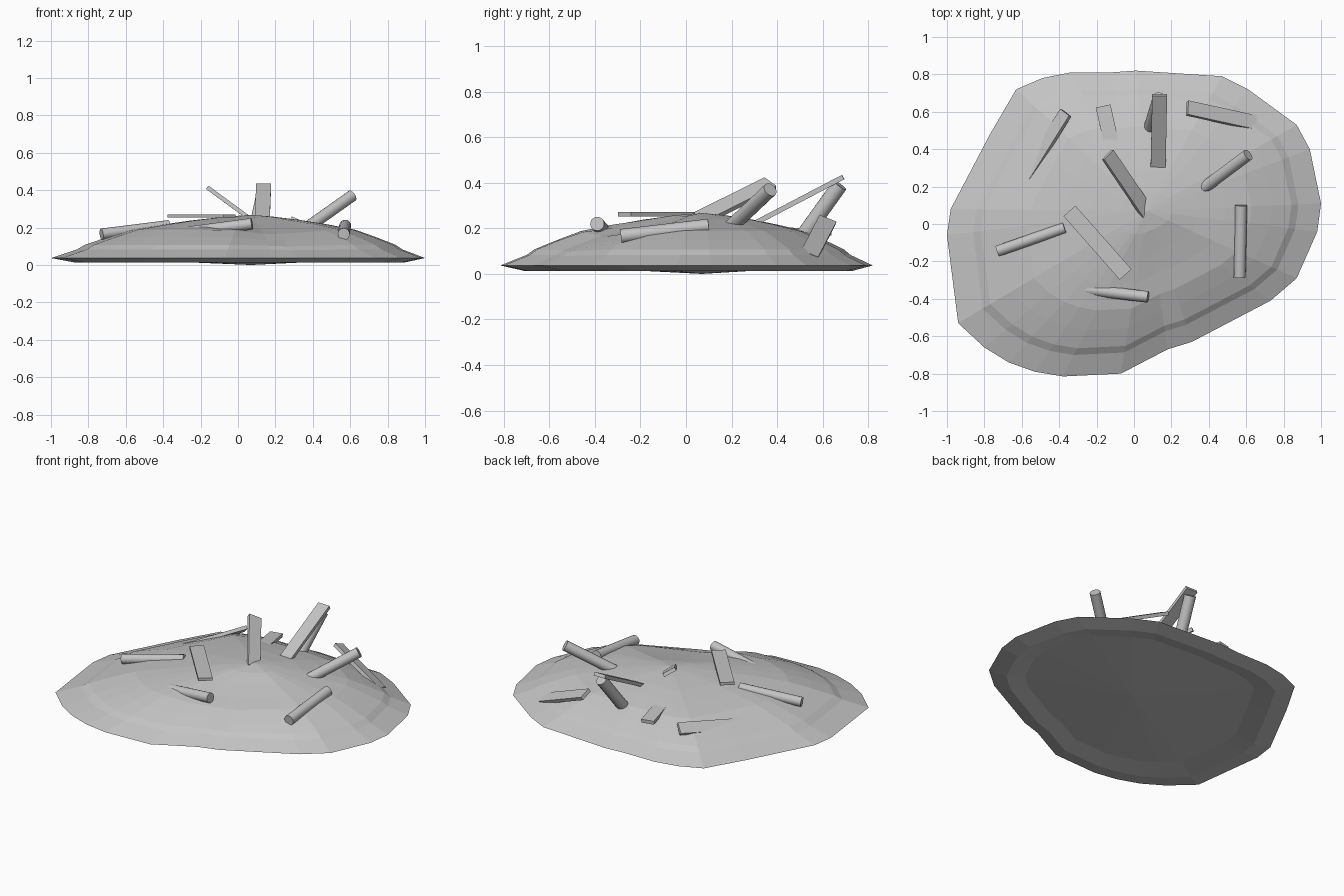
import bpy, bmesh
from mathutils import Vector, Matrix

cube = bpy.data.objects.get("Cube")
if cube:
    bpy.data.objects.remove(cube, do_unlink=True)

grey = bpy.data.materials.new("plain_grey")
grey.use_nodes = True
grey.diffuse_color = (0.55, 0.55, 0.55, 1)
grey.node_tree.nodes["Principled BSDF"].inputs["Base Color"].default_value = (0.55, 0.55, 0.55, 1)


def finish(bm, name):
    bmesh.ops.recalc_face_normals(bm, faces=bm.faces)
    mesh = bpy.data.meshes.new(name)
    bm.to_mesh(mesh)
    bm.free()
    mesh.materials.append(grey)
    obj = bpy.data.objects.new(name, mesh)
    bpy.context.collection.objects.link(obj)
    return obj


# Mound: one irregular outline shrunk in rings towards an off-centre peak
outline = [(1, .11), (.94, .4), (.87, .53), (.61, .72), (.47, .79), (.01, .82),
           (-.13, .81), (-.34, .81), (-.49, .78), (-.63, .72), (-.77, .48),
           (-.98, .08), (-1, -.06), (-.94, -.53), (-.8, -.66), (-.67, -.74),
           (-.53, -.79), (-.38, -.815), (-.07, -.8), (.18, -.67), (.31, -.63),
           (.73, -.41), (.87, -.29), (.98, -.04)]
top_rings = [(1, .037), (.87, .083), (.83, .108), (.72, .148), (.6, .188),
             (.45, .215), (.3, .238), (.14, .257)]
under_rings = [(.88, .013), (.75, .034)]
peak = Vector((.07, .07))


def ring_verts(bm, scale, z, dent):
    verts = []
    for p in outline:
        q = peak.lerp(Vector(p), scale)
        # shallow hollow on the front slope
        d2 = (q - Vector((.2, -.28))).length_squared
        drop = .025 * max(0, 1 - d2 / .09) if dent else 0
        verts.append(bm.verts.new((q.x, q.y, z - drop)))
    return verts


def bridge(bm, a, b):
    for i in range(len(a)):
        j = (i + 1) % len(a)
        bm.faces.new((a[i], a[j], b[j], b[i]))


def cap(bm, ring, co):
    centre = bm.verts.new(co)
    for i in range(len(ring)):
        bm.faces.new((ring[i], ring[(i + 1) % len(ring)], centre))


bm = bmesh.new()
rim = ring_verts(bm, *top_rings[0], False)
for rings, tip, dent in ((top_rings[1:], .268, True), (under_rings, 0, False)):
    last = rim
    for scale, z in rings:
        ring = ring_verts(bm, scale, z, dent)
        bridge(bm, last, ring)
        last = ring
    cap(bm, last, (peak.x, peak.y, tip))
finish(bm, "mound")


# Debris helpers: local x runs along the piece
def frame(a, b, side):
    a, b = Vector(a), Vector(b)
    x = (b - a).normalized()
    y = Vector(side)
    y = (y - x * y.dot(x)).normalized()
    rot = Matrix((x, y, x.cross(y))).transposed().to_4x4()
    return Matrix.Translation((a + b) / 2) @ rot, (b - a).length


def plank(name, a, b, side, width=.08, thick=.022):
    mat, length = frame(a, b, side)
    bm = bmesh.new()
    bmesh.ops.create_cube(bm, size=1, matrix=mat @ Matrix.Diagonal((length, width, thick, 1)))
    finish(bm, name)


def log(name, a, b, radius=.032):
    mat, length = frame(a, b, (.1, .2, 1))
    bm = bmesh.new()
    bmesh.ops.create_cone(bm, cap_ends=True, segments=16, radius1=radius, radius2=radius,
                          depth=length, matrix=mat @ Matrix.Rotation(1.5708, 4, 'Y'))
    obj = finish(bm, name)
    bpy.ops.object.select_all(action='DESELECT')
    obj.select_set(True)
    bpy.context.view_layer.objects.active = obj
    bpy.ops.object.shade_smooth_by_angle()


# Planks
plank("flat_plank", (-.345, .07, .262), (-.045, -.27, .262), (1, .88, 0), .085, .018)
plank("upright_plank", (.128, .25, .195), (.137, .69, .425), (1, 0, 0), .08)
plank("leaning_plank", (-.14, .37, .397), (.07, .06, .243), (.053, .056, -.039), .08)
plank("rear_left_plank", (.285, .62, .235), (.65, .54, .08), (.015, .06, -.03))
plank("rear_right_plank", (-.365, .595, .175), (-.58, .25, .13), (.048, -.032, .045), .075)
plank("rear_middle_plank", (-.165, .63, .18), (-.1, .34, .2), (.07, .015, 0))

# Logs
log("right_log", (-.73, -.145, .165), (-.37, -.02, .21), .03)
log("rear_log", (.085, .51, .16), (.135, .675, .39), .035)
log("left_rear_log", (.37, .19, .2), (.61, .37, .37))
log("front_log", (-.3, -.345, .17), (.075, -.39, .22), .031)
log("left_log", (.573, .1, .21), (.565, -.285, .165))
